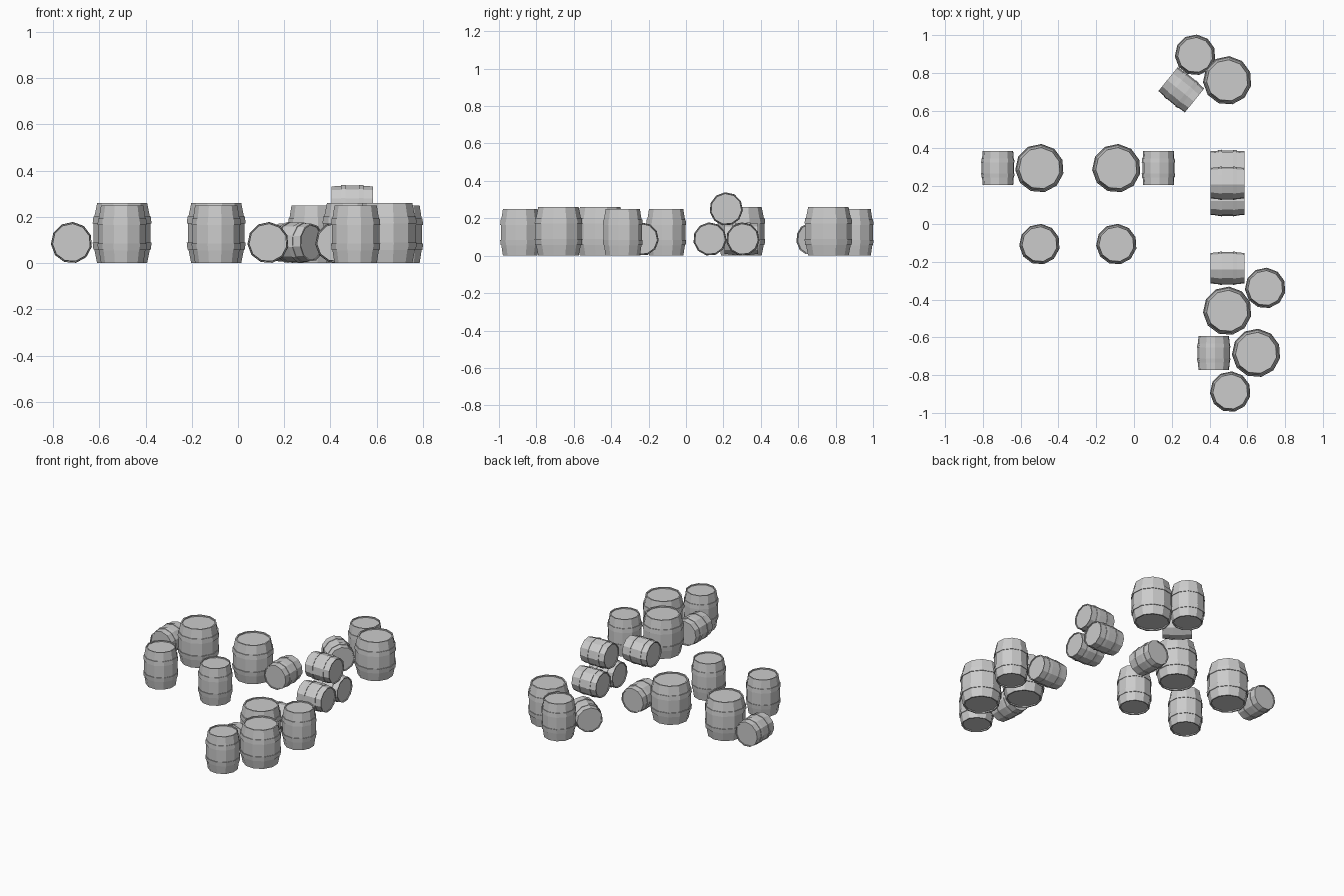
import bpy, bmesh
from math import sin, cos, pi, radians
from mathutils import Matrix

if "Cube" in bpy.data.objects:
    bpy.data.objects.remove(bpy.data.objects["Cube"])

SIDES = 11
PHASE = radians(-78)


def lathe(bm, profile, closed):
    """Revolve (radius, height) points into a faceted body; cap it when open."""
    rings = []
    for r, z in profile:
        rings.append([bm.verts.new((r * cos(PHASE + 2 * pi * i / SIDES),
                                    r * sin(PHASE + 2 * pi * i / SIDES), z))
                      for i in range(SIDES)])
    pairs = list(zip(rings, rings[1:]))
    if closed:
        pairs.append((rings[-1], rings[0]))
    for a, b in pairs:
        for i in range(SIDES):
            j = (i + 1) % SIDES
            bm.faces.new((a[i], a[j], b[j], b[i]))
    if not closed:
        bm.faces.new(rings[0][::-1])
        bm.faces.new(rings[-1])


def barrel_mesh(name, R, H, end):
    """R: hoop radius, H: height, end: radius of the ends relative to R."""
    bm = bmesh.new()
    h = H / 2
    lip, deep = 0.07 * R, 0.03 * H
    # bulging staves with a raised rim and recessed heads
    half = [(end * R, h), (0.94 * R, 0.56 * h), (0.965 * R, 0.34 * h)]
    inner = (end * R - lip, h - deep)
    top = [(end * R - lip, h)]
    outer = [(r, -z) for r, z in half] + half[::-1]
    lathe(bm, [(inner[0], -inner[1]), (top[0][0], -h)] + outer + top + [inner], False)
    # two metal hoops
    for s in (-1, 1):
        hoop = [(0.90 * R, 0.32 * h), (R, 0.32 * h), (0.975 * R, 0.55 * h), (0.90 * R, 0.55 * h)]
        lathe(bm, [(r, s * z) for r, z in hoop], True)
    bmesh.ops.recalc_face_normals(bm, faces=bm.faces)
    mesh = bpy.data.meshes.new(name)
    bm.to_mesh(mesh)
    bm.free()
    return mesh


def place(name, mesh, x, y, z, lying=None):
    """Stand a barrel up, or lay it with its axis at the given heading."""
    ob = bpy.data.objects.new(name, mesh)
    bpy.context.collection.objects.link(ob)
    m = Matrix.Translation((x, y, z))
    if lying is not None:
        m = m @ Matrix.Rotation(radians(lying), 4, 'Z') @ Matrix.Rotation(pi / 2, 4, 'Y')
    ob.matrix_world = m


large = barrel_mesh("large_barrel", 0.129, 0.26, 0.85)
medium = barrel_mesh("medium_barrel", 0.108, 0.25, 0.86)
small = barrel_mesh("small_barrel", 0.0895, 0.18, 0.92)

# large upright barrels
for x, y in [(-0.50, 0.295), (-0.093, 0.295), (0.494, 0.76), (0.494, -0.46), (0.647, -0.683)]:
    place("large_barrel", large, x, y, 0.13)

# medium upright barrels
for x, y in [(-0.50, -0.107), (-0.093, -0.107), (0.324, 0.895), (0.695, -0.339), (0.51, -0.888)]:
    place("medium_barrel", medium, x, y, 0.125)

# small barrels lying down, including the stack of three
for x, y, z, a in [(-0.72, 0.296, 0.089, 90), (0.13, 0.296, 0.089, 90),
                   (0.25, 0.71, 0.089, -39), (0.423, -0.683, 0.089, 90),
                   (0.494, -0.235, 0.089, 0), (0.494, 0.128, 0.089, 0),
                   (0.494, 0.304, 0.089, 0), (0.494, 0.215, 0.25, 0)]:
    place("small_barrel", small, x, y, z, a)
